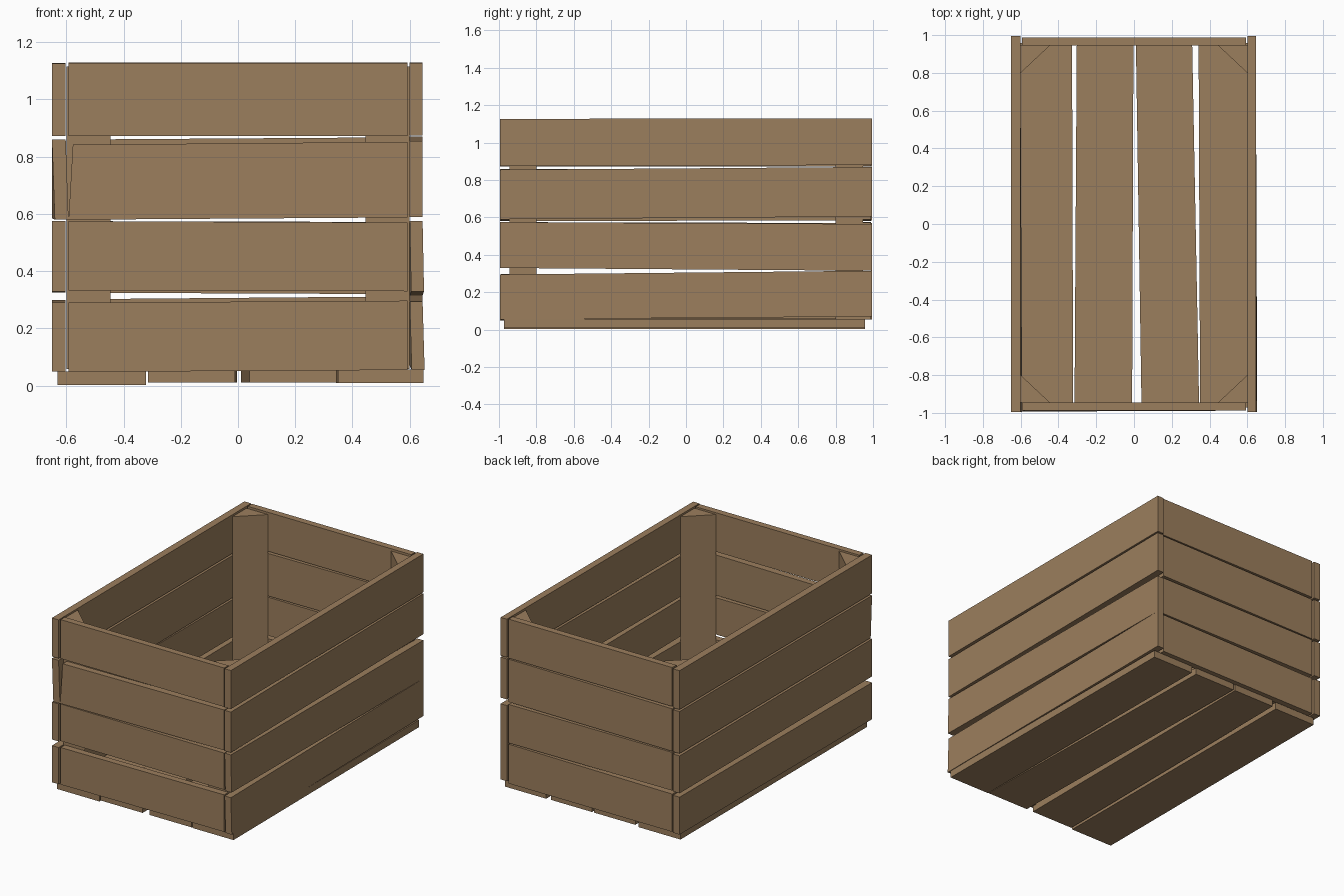
import bpy, bmesh

if "Cube" in bpy.data.objects:
    bpy.data.objects.remove(bpy.data.objects["Cube"])

wood = bpy.data.materials.new("warm_brown_wood")
wood.diffuse_color = (0.33, 0.21, 0.11, 1)
wood.use_nodes = True
wood.node_tree.nodes["Principled BSDF"].inputs["Base Color"].default_value = wood.diffuse_color


def mesh_object(name, rings):
    """Loft two matching closed rings into a solid with flat faces."""
    bm = bmesh.new()
    a, b = [[bm.verts.new(p) for p in ring] for ring in rings]
    n = len(a)
    bm.faces.new(a)
    bm.faces.new(b[::-1])
    for i in range(n):
        j = (i + 1) % n
        bm.faces.new((a[j], a[i], b[i], b[j]))
    bmesh.ops.recalc_face_normals(bm, faces=bm.faces)
    me = bpy.data.meshes.new(name)
    bm.to_mesh(me)
    bm.free()
    me.materials.append(wood)
    ob = bpy.data.objects.new(name, me)
    bpy.context.collection.objects.link(ob)


def wall_board(name, axis, half, inner, outer, start, end, lean=(0, 0), skew=0):
    """Upright board; start/end = (bottom, top) heights at its two ends,
    lean = outward shift of the bottom edge at each end."""
    rings = []
    for u, (lo, hi), d in ((-half, start, lean[0]), (half, end, lean[1])):
        s = skew if u < 0 else 0
        ring = [(u, inner + d, lo), (u, outer + d, lo),
                (u + s, outer, hi), (u + s, inner, hi)]
        rings.append([(p[1], p[0], p[2]) if axis == "y" else p for p in ring])
    mesh_object(name, rings)


# Long side boards, heights given at the front end then the back end
right = [((.055, .295), (.07, .315), (.007, .0)),
         ((.33, .575), (.315, .565), (.005, .0)),
         ((.59, .855), (.605, .87), (0, .0)),
         ((.875, 1.127), (.88, 1.13), (0, 0))]
left = [((.05, .29), (.055, .30), (0, 0)),
        ((.33, .575), (.325, .57), (0, 0)),
        ((.58, .86), (.585, .86), (.01, 0)),
        ((.873, 1.125), (.873, 1.127), (0, 0))]
for i, (s, e, l) in enumerate(right):
    wall_board(f"right_board_{i}", "y", .995, .6, .645, s, e, l)
for i, (s, e, l) in enumerate(left):
    wall_board(f"left_board_{i}", "y", .995, -.602, -.65, s, e, l)

# Short end boards, heights given at the left end then the right end
front = [((.048, .29), (.055, .297), (0, 0), 0),
         ((.333, .575), (.33, .57), (0, 0), 0),
         ((.58, .842), (.588, .852), (-.005, 0), .015),
         ((.872, 1.127), (.872, 1.127), (0, 0), 0)]
back = [((.055, .302), (.055, .312), (0, 0), 0),
        ((.325, .575), (.32, .572), (0, 0), 0),
        ((.582, .86), (.588, .868), (0, 0), 0),
        ((.875, 1.13), (.875, 1.13), (0, 0), 0)]
for i, (s, e, l, k) in enumerate(front):
    wall_board(f"front_board_{i}", "x", .592, -.945, -.988, s, e, l, k)
for i, (s, e, l, k) in enumerate(back):
    wall_board(f"back_board_{i}", "x", .592, .945, .988, s, e, l, k)

# Floor boards: left/right edges at the front end, then at the back end
floor = [(-.63, -.322, -.63, -.328, .003), (-.315, -.01, -.303, -.003, .012),
         (.04, .345, .01, .308, .012), (.35, .648, .342, .64, .01)]
for i, (fa, fb, ba, bb, z) in enumerate(floor):
    mesh_object(f"floor_board_{i}", [
        [(fa, -.972, z), (fb, -.972, z), (fb, -.972, z + .047), (fa, -.972, z + .047)],
        [(ba, .957, z), (bb, .957, z), (bb, .957, z + .047), (ba, .957, z + .047)]])

# Triangular posts inside the four corners
for sx, xn in ((-1, "left"), (1, "right")):
    for sy, yn in ((-1, "front"), (1, "back")):
        mesh_object(f"{yn}_{xn}_corner_post", [
            [(sx * .6, sy * .945, z), (sx * .445, sy * .945, z), (sx * .6, sy * .8, z)]
            for z in (.058, 1.115)])
